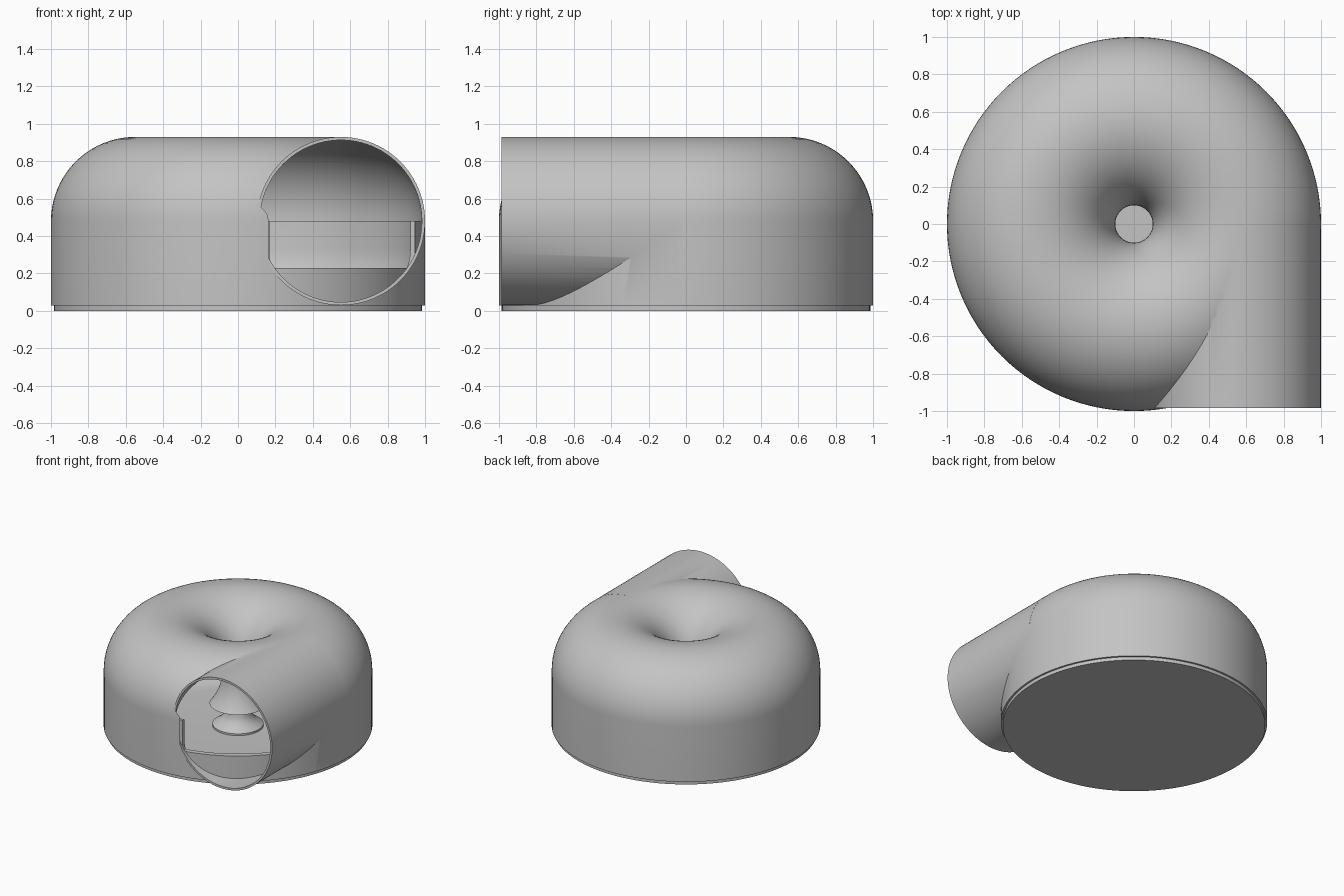
import bpy
import bmesh
from math import sin, cos, pi, asin, radians
from mathutils import Matrix

if "Cube" in bpy.data.objects:
    bpy.data.objects.remove(bpy.data.objects["Cube"], do_unlink=True)

RING, MID = 0.55, 0.48          # tube centre: distance from axis, height
OUTER, INNER = 0.45, 0.433      # tube radii of the shell wall
LIP = 0.21                      # height where the inlet trumpet ends
FRONT = -0.985                  # open end of the outlet duct

grey = bpy.data.materials.new("light grey")
grey.use_nodes = True
grey.diffuse_color = (0.55, 0.55, 0.55, 1)
grey.node_tree.nodes["Principled BSDF"].inputs["Base Color"].default_value = grey.diffuse_color


def finish(name, bm):
    bmesh.ops.recalc_face_normals(bm, faces=bm.faces)
    mesh = bpy.data.meshes.new(name)
    bm.to_mesh(mesh)
    bm.free()
    mesh.materials.append(grey)
    obj = bpy.data.objects.new(name, mesh)
    bpy.context.collection.objects.link(obj)
    return obj


def revolve(name, points, steps=128):
    """Closed profile of (radius, height) points turned about the z axis."""
    bm = bmesh.new()
    verts = [bm.verts.new((r, 0, z)) for r, z in points]
    edges = [bm.edges.new((a, b)) for a, b in zip(verts, verts[1:] + verts[:1])]
    bmesh.ops.spin(bm, geom=verts + edges, cent=(0, 0, 0), axis=(0, 0, 1),
                   angle=2 * pi, steps=steps, use_merge=True)
    bmesh.ops.remove_doubles(bm, verts=bm.verts, dist=0.0001)
    return finish(name, bm)


def tube(name, radius, y0, y1):
    """Cylinder along y on the duct centre line."""
    bm = bmesh.new()
    place = Matrix.Translation((RING, (y0 + y1) / 2, MID)) @ Matrix.Rotation(pi / 2, 4, 'X')
    bmesh.ops.create_cone(bm, cap_ends=True, segments=96, radius1=radius,
                          radius2=radius, depth=y1 - y0, matrix=place)
    return finish(name, bm)


def boolean(obj, other, operation):
    mod = obj.modifiers.new("cut", 'BOOLEAN')
    mod.operation, mod.object, mod.solver = operation, other, 'EXACT'
    bpy.context.view_layer.objects.active = obj
    bpy.ops.object.modifier_apply(modifier=mod.name)
    bpy.data.objects.remove(other, do_unlink=True)


def arc(radius, start, end, n=48, centre=(RING, MID)):
    return [(centre[0] + radius * cos(start + (end - start) * i / n),
             centre[1] + radius * sin(start + (end - start) * i / n)) for i in range(n + 1)]


def lip_angle(radius):
    return pi + asin((MID - LIP) / radius)


# Shell: domed ring with a funnel inlet, joined to a tangential outlet duct
shell = revolve("shell", arc(OUTER, lip_angle(OUTER), 0)
                + [(1, 0.028), (0.19, 0.028)])
boolean(shell, tube("duct", OUTER, FRONT, -0.03), 'UNION')
hollow = revolve("hollow", arc(INNER, lip_angle(INNER), 0)
                 + [(RING + INNER, -0.1), (0.05, -0.1), (0.05, LIP)])
boolean(shell, hollow, 'DIFFERENCE')
boolean(shell, tube("duct_hollow", INNER, FRONT - 0.001, -0.03), 'DIFFERENCE')

# Base: plug with a rounded bowl inside, opened towards the duct
base = revolve("base", [(0, 0), (0.985, 0), (0.985, 0.028), (0.978, 0.028),
                        (0.978, MID), (0.955, MID)]
               + arc(0.3, 0, -pi / 2, 12, (0.655, 0.33)) + [(0, 0.03)])
bm = bmesh.new()
bmesh.ops.create_cube(bm, size=1, matrix=Matrix.Translation((0.67, -0.75, 0.73))
                      @ Matrix.Diagonal((1, 1, 1, 1)))
boolean(base, finish("opening", bm), 'DIFFERENCE')

# Flared pedestal below the inlet
pedestal = revolve("pedestal", [(0, 0.025), (0.19, 0.025), (0.19, 0.045), (0.15, 0.07),
                                (0.12, 0.1), (0.105, 0.13), (0.1, 0.16), (0, 0.16)], 64)

# Smooth curves with crisp rims
for obj in (shell, base, pedestal):
    bpy.ops.object.select_all(action='DESELECT')
    obj.select_set(True)
    bpy.context.view_layer.objects.active = obj
    bpy.ops.object.shade_smooth_by_angle(angle=radians(30))
